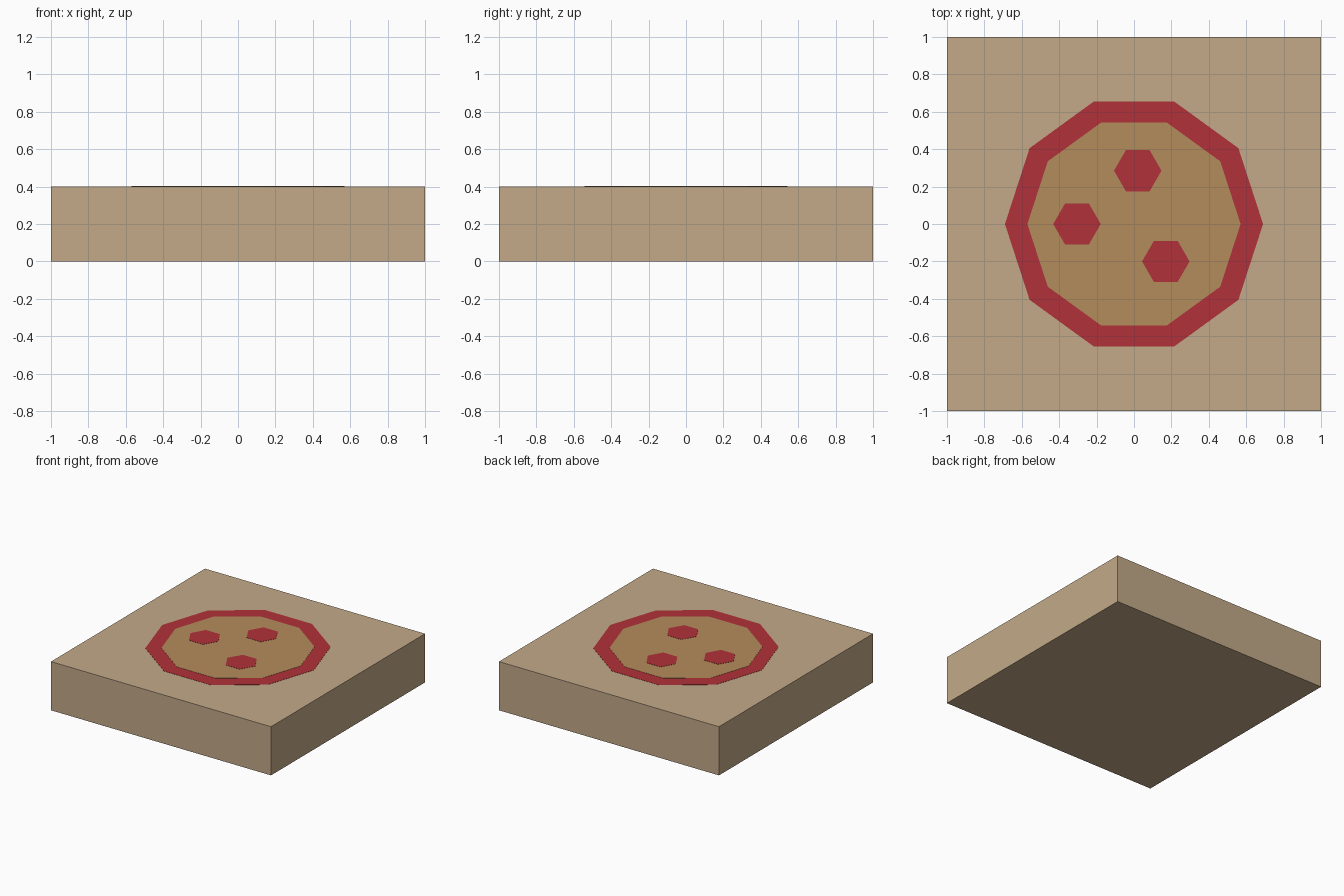
import bpy
import bmesh
from mathutils import Matrix

if "Cube" in bpy.data.objects:
    bpy.data.objects.remove(bpy.data.objects["Cube"])


def srgb(r, g, b):
    def lin(c):
        c /= 255
        return c / 12.92 if c <= 0.04045 else ((c + 0.055) / 1.055) ** 2.4
    return (lin(r), lin(g), lin(b), 1.0)


def material(name, *rgb):
    m = bpy.data.materials.new(name)
    m.diffuse_color = srgb(*rgb)
    m.use_nodes = True
    m.node_tree.nodes["Principled BSDF"].inputs["Base Color"].default_value = m.diffuse_color
    return m


cardboard = material("cardboard", 195, 170, 137)
red = material("print_red", 177, 50, 58)
tan = material("print_tan", 180, 140, 92)


def add_object(name, bm, mat):
    mesh = bpy.data.meshes.new(name)
    bm.to_mesh(mesh)
    bm.free()
    mesh.materials.append(mat)
    obj = bpy.data.objects.new(name, mesh)
    bpy.context.collection.objects.link(obj)


def plate(name, sides, radius, x, y, level, mat):
    """Thin polygon print with a corner on +x, resting on the lid."""
    top = 0.4 + 0.0015 * level
    bottom = top - 0.0015
    bm = bmesh.new()
    # cone primitives start their first corner on +y, so turn to +x
    turn = Matrix.Rotation(-1.5707963, 4, 'Z')
    bmesh.ops.create_cone(bm, cap_ends=True, segments=sides, radius1=radius,
                          radius2=radius, depth=top - bottom,
                          matrix=Matrix.Translation((x, y, (top + bottom) / 2)) @ turn)
    add_object(name, bm, mat)


# closed square box
bm = bmesh.new()
bmesh.ops.create_cube(bm, size=1, matrix=Matrix.Translation((0, 0, 0.2))
                      @ Matrix.Diagonal((2, 2, 0.4, 1)))
add_object("box", bm, cardboard)

# printed pizza: rim, middle and three slices of topping
plate("pizza_rim", 10, 0.69, 0, 0, 1, red)
plate("pizza_middle", 10, 0.57, 0, 0, 2, tan)
for i, (x, y) in enumerate([(0.02, 0.285), (-0.305, 0), (0.17, -0.2)]):
    plate(f"topping_{i + 1}", 6, 0.127, x, y, 3, red)
